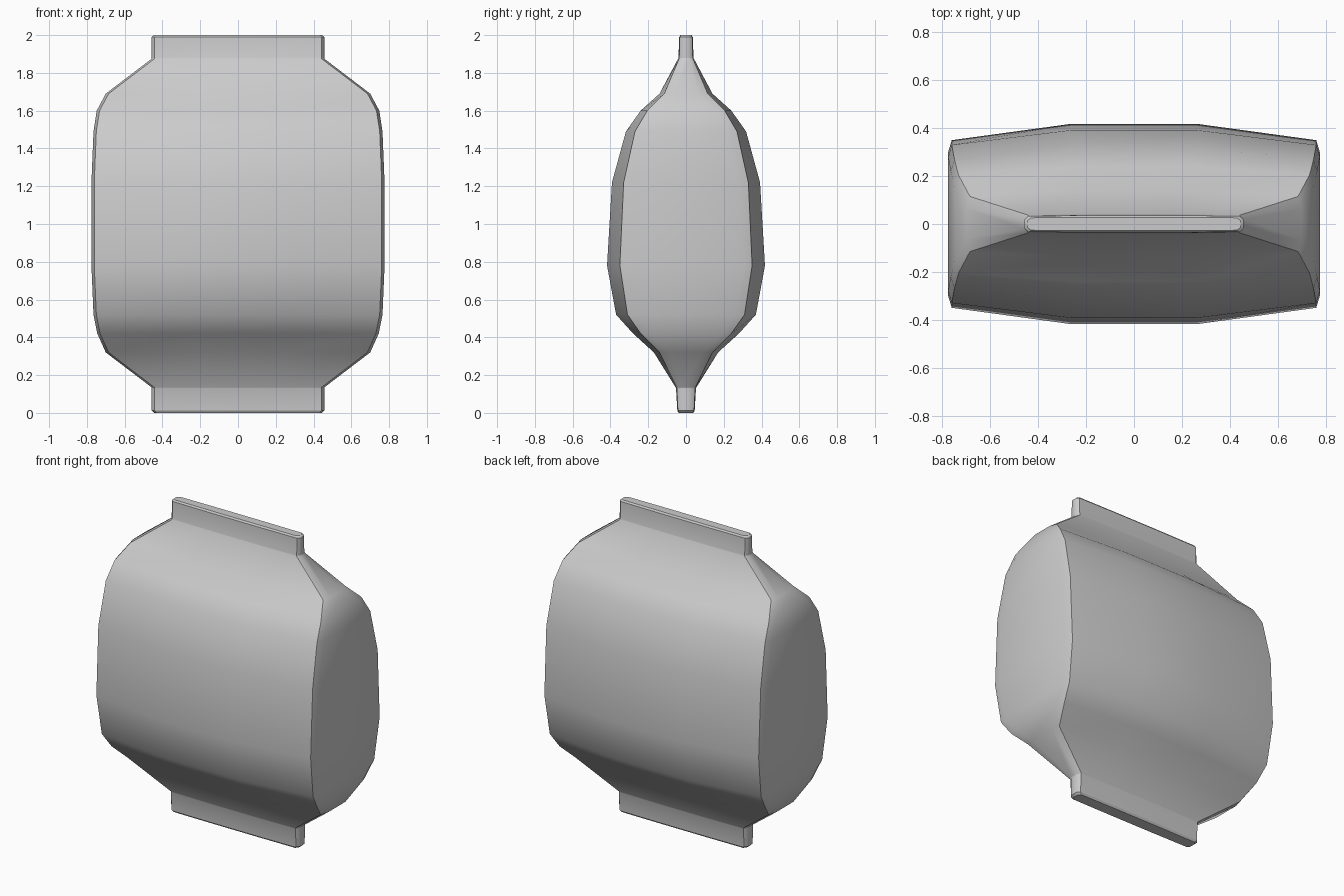
import bpy, bmesh

if "Cube" in bpy.data.objects:
    bpy.data.objects.remove(bpy.data.objects["Cube"])

# pouch levels: height, half width, corner depth, centre panel depth
LEVELS = [
    (0.00, 0.445, 0.036, 0.038),
    (0.012, 0.457, 0.043, 0.046),
    (0.13, 0.457, 0.048, 0.053),
    (0.135, 0.457, 0.050, 0.055),
    (0.32, 0.70, 0.14, 0.17),
    (0.42, 0.745, 0.24, 0.28),
    (0.52, 0.765, 0.31, 0.37),
    (0.78, 0.776, 0.35, 0.418),
    (1.22, 0.776, 0.33, 0.392),
    (1.49, 0.765, 0.27, 0.318),
    (1.60, 0.748, 0.205, 0.24),
    (1.69, 0.70, 0.115, 0.14),
    (1.875, 0.457, 0.037, 0.042),
    (1.88, 0.457, 0.036, 0.040),
    (1.99, 0.457, 0.033, 0.036),
    (2.00, 0.445, 0.026, 0.028),
]


def ring_points(z, w, c, f):
    """Twelve-sided cross-section with narrow chamfered corners."""
    inset = 0.015
    quarter = [(w, c - min(0.05, c * 0.45)), (w - inset, c), (w * 0.34, f)]
    half = quarter + [(-x, y) for x, y in reversed(quarter)]
    return [(x, y, z) for x, y in half + [(-x, -y) for x, y in half]]


# loft the pouch and both sealed fins as one skin
bm = bmesh.new()
rings = [[bm.verts.new(p) for p in ring_points(*lv)] for lv in LEVELS]
for a, b in zip(rings, rings[1:]):
    for i in range(12):
        j = (i + 1) % 12
        bm.faces.new((a[i], a[j], b[j], b[i]))
bm.faces.new(list(reversed(rings[0])))
bm.faces.new(rings[-1])
bmesh.ops.recalc_face_normals(bm, faces=bm.faces)

# smooth panels, crisp side seams and fin edges
for f in bm.faces:
    f.smooth = True
for r in rings:
    for v in (r[1], r[4], r[7], r[10]):
        for e in v.link_edges:
            o = e.other_vert(v)
            if abs(o.co.z - v.co.z) > 1e-4:
                e.smooth = False
for k in (0, 1, 14, 15):
    for i in range(12):
        bm.edges.get((rings[k][i], rings[k][(i + 1) % 12])).smooth = False
for k in (2, 13):
    for i in (5, 11, 0, 4, 6, 10):
        bm.edges.get((rings[k][i], rings[k][(i + 1) % 12])).smooth = False

mesh = bpy.data.meshes.new("pouch")
bm.to_mesh(mesh)
bm.free()
pouch = bpy.data.objects.new("pouch", mesh)
bpy.context.collection.objects.link(pouch)
